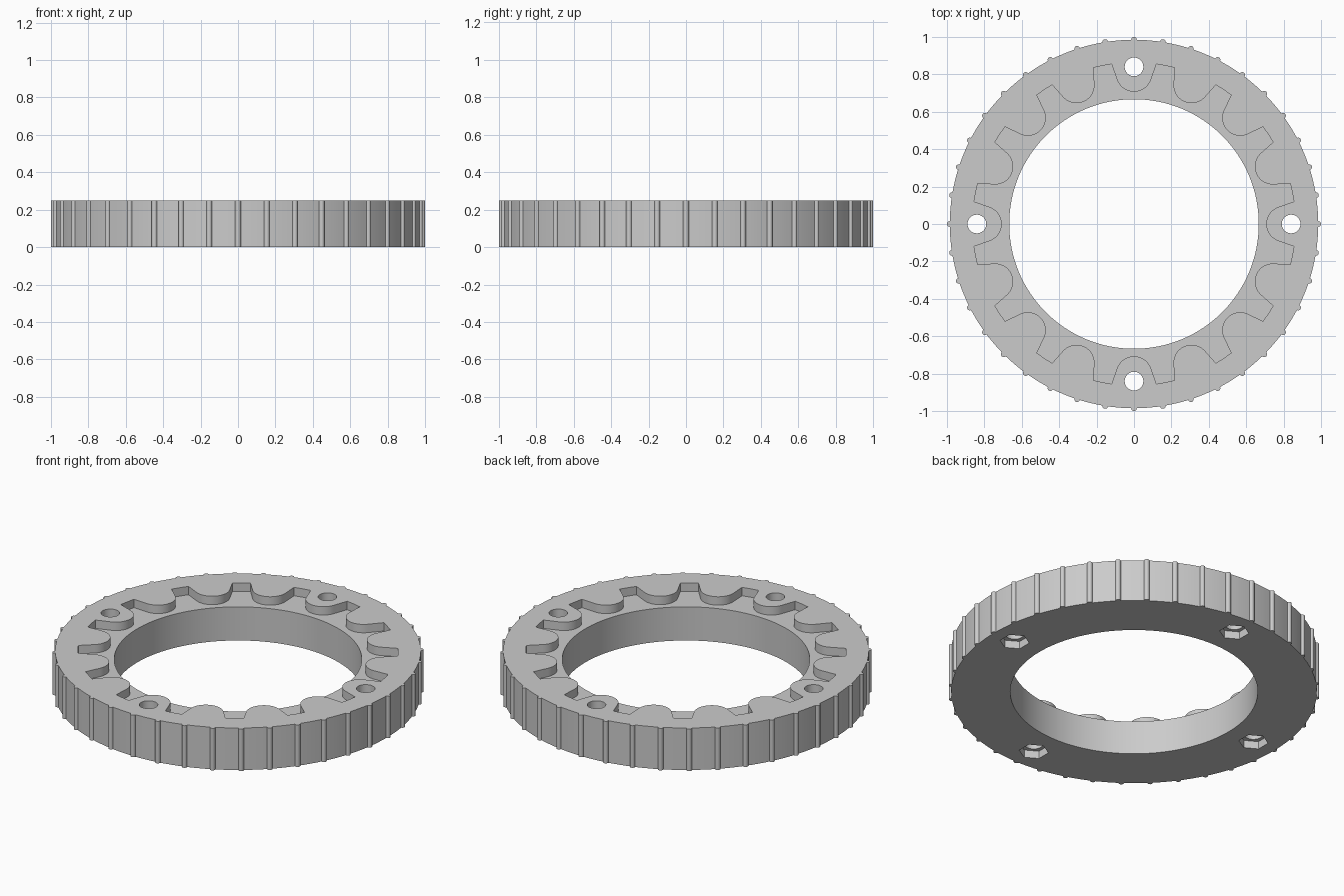
import bpy
import bmesh
from math import sin, cos, pi, radians

HEIGHT, FLOOR = 0.25, 0.20
OUTER, BORE = 0.985, 0.667
RIBS, LOBES = 40, 16

cube = bpy.data.objects.get("Cube")
if cube:
    bpy.data.objects.remove(cube, do_unlink=True)

grey = bpy.data.materials.new("light grey")
grey.use_nodes = True
grey.diffuse_color = (0.6, 0.6, 0.6, 1)
grey.node_tree.nodes["Principled BSDF"].inputs["Base Color"].default_value = (0.6, 0.6, 0.6, 1)


def prism(name, outline, z0, z1):
    """Extrude a closed 2D outline from z0 to z1."""
    bm = bmesh.new()
    face = bm.faces.new([bm.verts.new((x, y, z0)) for x, y in outline])
    top = bmesh.ops.extrude_face_region(bm, geom=[face])["geom"]
    bmesh.ops.translate(bm, vec=(0, 0, z1 - z0),
                        verts=[v for v in top if isinstance(v, bmesh.types.BMVert)])
    bmesh.ops.recalc_face_normals(bm, faces=bm.faces)
    mesh = bpy.data.meshes.new(name)
    bm.to_mesh(mesh)
    bm.free()
    mesh.materials.append(grey)
    obj = bpy.data.objects.new(name, mesh)
    bpy.context.collection.objects.link(obj)
    return obj


def arc(cx, cy, r, a0, a1, steps):
    """Points on an arc, angles in degrees, both ends included."""
    angles = [radians(a0 + (a1 - a0) * i / steps) for i in range(steps + 1)]
    return [(cx + r * cos(a), cy + r * sin(a)) for a in angles]


def circle(cx, cy, r, sides, start=0):
    return arc(cx, cy, r, start, start + 360, sides)[:-1]


def around(points, count):
    """Repeat a piece of outline, drawn about the +x axis, around the origin."""
    out = []
    for i in range(count):
        a = 2 * pi * i / count
        out += [(x * cos(a) - y * sin(a), x * sin(a) + y * cos(a)) for x, y in points]
    return out


# Outer body: a half-round grip rib followed by a stretch of plain rim
pitch = 360 / RIBS
rib = arc(OUTER, 0, 0.015, -90, 90, 8)
rim = arc(0, 0, OUTER, pitch * 0.25, pitch * 0.75, 2)
ring = prism("ring_body", around(rib + rim, RIBS), 0, HEIGHT)

# Recess outline: rounded lobe, flared flanks, then the notch bottom
lobe = arc(0.803, 0, 0.096, 250.5 - 0.0, 109.5, 18)
notch = [(0.855, 0.12), (0.863 * cos(pi / LOBES), 0.863 * sin(pi / LOBES))]
cutters = [
    prism("recess_cutter", around([(0.855, -0.12)] + lobe + notch, LOBES), FLOOR, 0.4),
    prism("bore_cutter", circle(0, 0, BORE, 128), -0.1, 0.4),
]

# Four bolt holes with hexagonal nut pockets underneath
for i in range(4):
    x, y = 0.84 * cos(i * pi / 2), 0.84 * sin(i * pi / 2)
    cutters.append(prism("bolt_hole_cutter", circle(x, y, 0.05, 32), -0.1, 0.4))
    cutters.append(prism("nut_pocket_cutter", circle(x, y, 0.08, 6, 30), -0.1, 0.045))

for cutter in cutters:
    cutter.hide_render = True
    mod = ring.modifiers.new(cutter.name, "BOOLEAN")
    mod.operation = "DIFFERENCE"
    mod.solver = "EXACT"
    mod.object = cutter

# Bake the cuts and drop the helpers
graph = bpy.context.evaluated_depsgraph_get()
mesh = bpy.data.meshes.new_from_object(ring.evaluated_get(graph))
ring.modifiers.clear()
ring.data = mesh
for cutter in cutters:
    bpy.data.objects.remove(cutter, do_unlink=True)

bpy.ops.object.select_all(action="DESELECT")
ring.select_set(True)
bpy.context.view_layer.objects.active = ring
bpy.ops.object.shade_smooth_by_angle(angle=radians(30))
